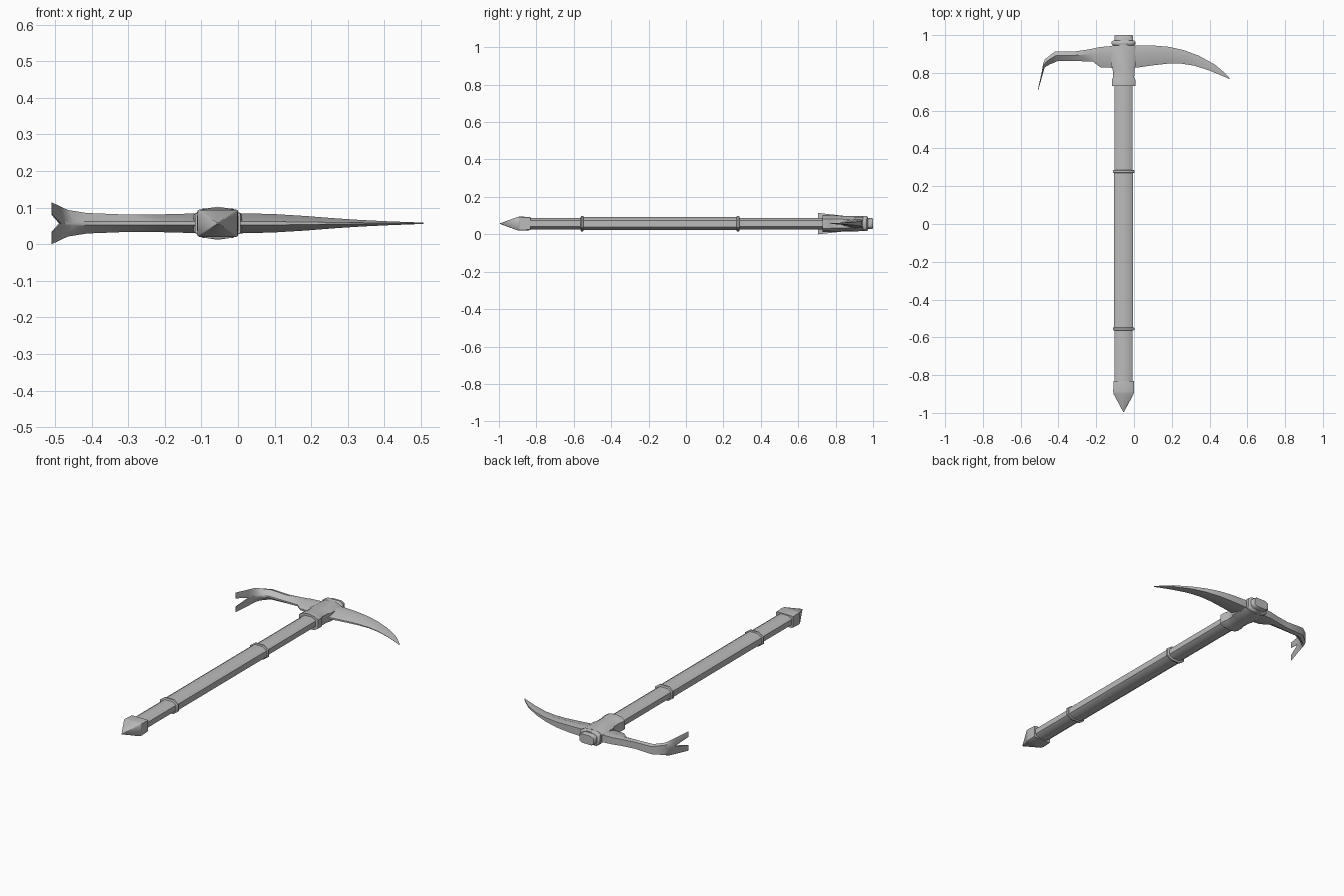
import bpy, bmesh
from mathutils import Vector

cube = bpy.data.objects.get("Cube")
if cube:
    bpy.data.objects.remove(cube, do_unlink=True)

AXIS_X, AXIS_Z = -0.055, 0.057

metal = bpy.data.materials.new("grey metal")
metal.use_nodes = True
GREY = (0.5, 0.5, 0.5, 1)
metal.diffuse_color = GREY
metal.node_tree.nodes["Principled BSDF"].inputs["Base Color"].default_value = GREY


def finish(bm, name, location, angle=0.7, mirror=False):
    bmesh.ops.recalc_face_normals(bm, faces=bm.faces)
    mesh = bpy.data.meshes.new(name)
    bm.to_mesh(mesh)
    bm.free()
    mesh.materials.append(metal)
    obj = bpy.data.objects.new(name, mesh)
    obj.location = location
    bpy.context.collection.objects.link(obj)
    bpy.ops.object.select_all(action='DESELECT')
    obj.select_set(True)
    bpy.context.view_layer.objects.active = obj
    if mirror:
        mod = obj.modifiers.new("mirror", 'MIRROR')
        mod.use_axis = (False, False, True)
        mod.merge_threshold = 0.0005
        bpy.ops.object.modifier_apply(modifier=mod.name)
    bpy.ops.object.shade_smooth_by_angle(angle=angle)
    return obj


def sleeve(name, stations, cut=0.5, peak=1.0, angle=0.9):
    """Chamfered box section lofted along y; stations are (y, half width, half height)."""
    outline = [(1, -cut), (1, cut), (cut, 1), (0, peak), (-cut, 1),
               (-1, cut), (-1, -cut), (-cut, -1), (0, -peak), (cut, -1)]
    bm = bmesh.new()
    rings = [[bm.verts.new((u * w, y, v * h)) for u, v in outline] for y, w, h in stations]
    n = len(outline)
    for a, b in zip(rings, rings[1:]):
        for i in range(n):
            j = (i + 1) % n
            bm.faces.new((a[i], a[j], b[j], b[i]))
    bm.faces.new(rings[0])
    bm.faces.new(rings[-1])
    bmesh.ops.remove_doubles(bm, verts=bm.verts, dist=0.0002)
    return finish(bm, name, (AXIS_X, 0, AXIS_Z), angle)


def blade(name, stations):
    """Wedge blade, upper half lofted and mirrored.
    Stations: inner edge x, y, outer edge x, y, half height, half notch."""
    bm = bmesh.new()
    rings = []
    for xi, yi, xo, yo, h, notch in stations:
        inner, outer = Vector((xi, yi, 0)), Vector((xo, yo, 0))
        profile = [(0, notch), (0, notch + (h - notch) * 0.18),
                   (0.6, h), (1, notch + (h - notch) * 0.8), (1, notch)]
        rings.append([bm.verts.new(inner.lerp(outer, t) + Vector((0, 0, z)))
                      for t, z in profile])
    for k, (a, b) in enumerate(zip(rings, rings[1:])):
        for i in range(4):
            bm.faces.new((a[i], a[i + 1], b[i + 1], b[i]))
        if stations[k + 1][5] > 0:
            bm.faces.new((a[4], a[0], b[0], b[4]))
    bm.faces.new(rings[0])
    bm.faces.new(rings[-1])
    return finish(bm, name, (0, 0, AXIS_Z), 0.7, mirror=True)


# Handle
sleeve("shaft", [(-0.85, 0.047, 0.031), (0.8, 0.047, 0.031)])
sleeve("grip", [(-0.555, 0.051, 0.035), (0.275, 0.051, 0.035)])
for name, y in (("lower_ring", -0.555), ("upper_ring", 0.278)):
    sleeve(name, [(y - 0.008, 0.052, 0.036), (y - 0.005, 0.057, 0.041),
                  (y + 0.005, 0.057, 0.041), (y + 0.008, 0.052, 0.036)])

# Pointed foot
sleeve("foot_spike", [(-0.995, 0.002, 0.0015), (-0.9, 0.053, 0.036),
                      (-0.885, 0.055, 0.038), (-0.832, 0.054, 0.035)], cut=0.9)

# Head socket, flange and end cap
sleeve("head_socket", [(0.73, 0.062, 0.039), (0.765, 0.062, 0.039), (0.775, 0.056, 0.038),
                       (0.825, 0.058, 0.038), (0.84, 0.066, 0.036),
                       (0.935, 0.066, 0.035), (0.95, 0.056, 0.035)], cut=0.65, peak=1.16)
sleeve("head_flange", [(0.945, 0.055, 0.036), (0.952, 0.063, 0.04),
                       (0.966, 0.063, 0.04), (0.972, 0.055, 0.036)], cut=0.65)
sleeve("end_cap", [(0.96, 0.049, 0.029), (0.995, 0.049, 0.029), (1.0, 0.046, 0.026)], cut=0.6)

# Curved pick on the left
blade("pick", [
    (-0.03, 0.825, -0.03, 0.945, 0.028, 0),
    (0.03, 0.83, 0.03, 0.946, 0.027, 0),
    (0.1, 0.84, 0.1, 0.945, 0.025, 0),
    (0.18, 0.849, 0.185, 0.938, 0.02, 0),
    (0.25, 0.849, 0.265, 0.92, 0.014, 0),
    (0.32, 0.838, 0.345, 0.89, 0.009, 0),
    (0.4, 0.812, 0.43, 0.843, 0.005, 0),
    (0.47, 0.783, 0.48, 0.8, 0.003, 0),
    (0.505, 0.767, 0.507, 0.771, 0.0015, 0)])

# Forked claw on the right
blade("claw", [
    (-0.08, 0.825, -0.08, 0.945, 0.028, 0),
    (-0.18, 0.83, -0.18, 0.937, 0.025, 0),
    (-0.218, 0.861, -0.235, 0.925, 0.024, 0),
    (-0.31, 0.862, -0.312, 0.914, 0.024, 0),
    (-0.405, 0.862, -0.418, 0.914, 0.028, 0),
    (-0.45, 0.843, -0.472, 0.872, 0.036, 0),
    (-0.473, 0.828, -0.481, 0.848, 0.042, 0),
    (-0.484, 0.79, -0.489, 0.802, 0.047, 0),
    (-0.508, 0.705, -0.51, 0.706, 0.057, 0.024)])
